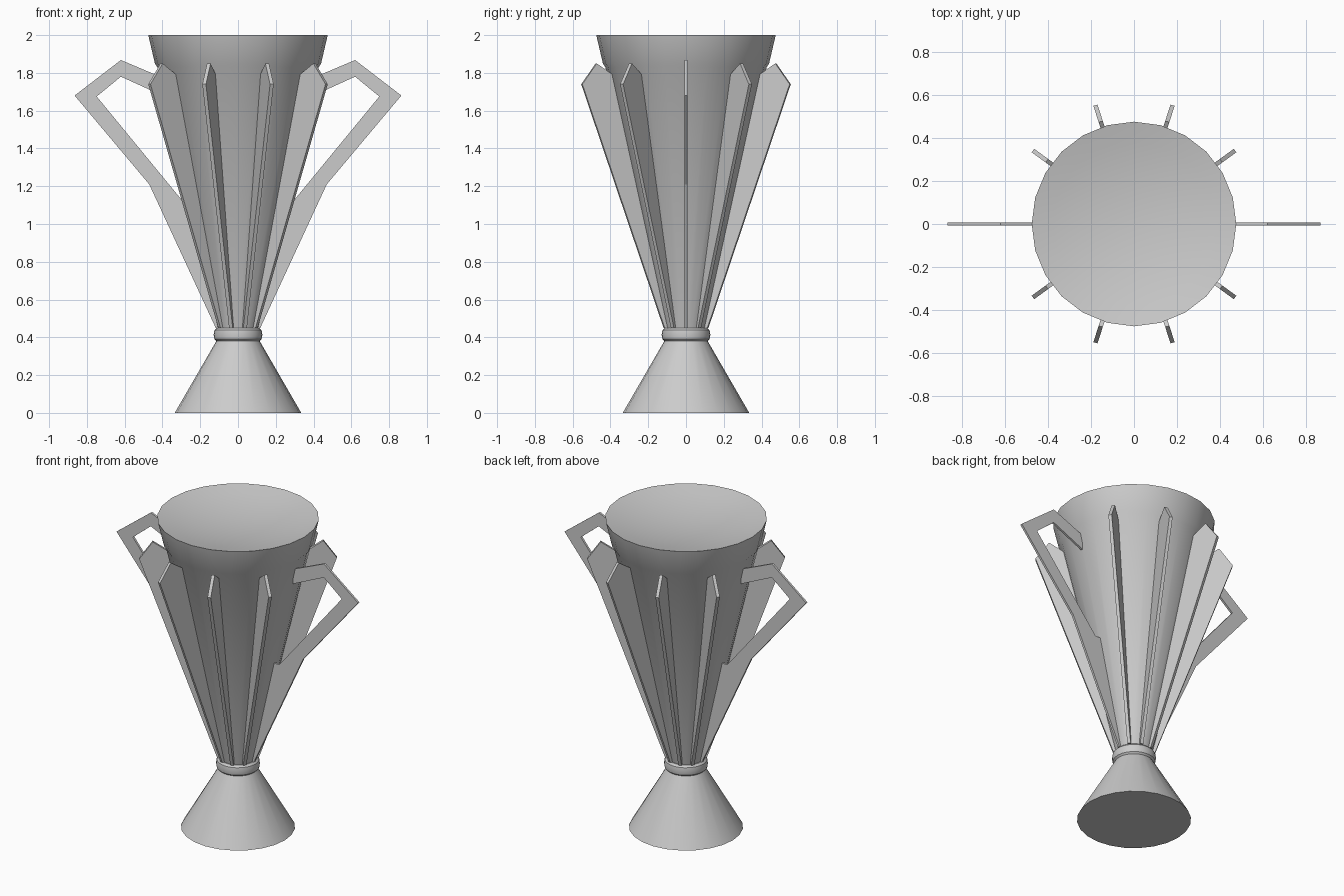
import bpy, bmesh, math
from mathutils import Matrix

if "Cube" in bpy.data.objects:
    bpy.data.objects.remove(bpy.data.objects["Cube"])

SIDES = 24
grey = bpy.data.materials.new("metal grey")
grey.diffuse_color = (0.6, 0.6, 0.6, 1)
grey.use_nodes = True
grey.node_tree.nodes["Principled BSDF"].inputs["Base Color"].default_value = grey.diffuse_color


def finish(name, bm, smooth):
    bmesh.ops.recalc_face_normals(bm, faces=bm.faces[:])
    me = bpy.data.meshes.new(name)
    bm.to_mesh(me)
    bm.free()
    me.materials.append(grey)
    ob = bpy.data.objects.new(name, me)
    bpy.context.collection.objects.link(ob)
    if smooth:
        bpy.ops.object.select_all(action='DESELECT')
        ob.select_set(True)
        bpy.context.view_layer.objects.active = ob
        bpy.ops.object.shade_smooth_by_angle(angle=math.radians(30))
    return ob


def lathe(name, profile):
    """Revolve (radius, height) points around z."""
    bm = bmesh.new()
    vs = [bm.verts.new((r, 0, z)) for r, z in profile]
    edges = [bm.edges.new(pair) for pair in zip(vs, vs[1:])]
    bmesh.ops.spin(bm, geom=vs + edges, cent=(0, 0, 0), axis=(0, 0, 1),
                   angle=2 * math.pi, steps=SIDES)
    bmesh.ops.remove_doubles(bm, verts=bm.verts[:], dist=0.0005)
    return finish(name, bm, True)


def plate(name, outline, thickness, angle):
    """Upright plate from a (radius, height) outline, turned around z."""
    bm = bmesh.new()
    face = bm.faces.new([bm.verts.new((r, -thickness / 2, z)) for r, z in outline])
    new = bmesh.ops.extrude_face_region(bm, geom=[face])["geom"]
    bmesh.ops.translate(bm, vec=(0, thickness, 0),
                        verts=[v for v in new if isinstance(v, bmesh.types.BMVert)])
    bmesh.ops.rotate(bm, cent=(0, 0, 0), verts=bm.verts[:],
                     matrix=Matrix.Rotation(angle, 3, 'Z'))
    return finish(name, bm, False)


# Flared foot and rounded collar
lathe("foot", [(0, 0), (0.335, 0), (0.115, 0.38), (0, 0.38)])
lathe("collar", [(0, 0.378), (0.113, 0.378), (0.125, 0.39), (0.129, 0.414),
                 (0.125, 0.438), (0.113, 0.45), (0, 0.45)])

# Tapered cup with a slightly raised rim band and a shallow dished top
dish = [(0.475 * k / 5, 2 - 0.06 * (1 - (k / 5) ** 2)) for k in range(4, -1, -1)]
lathe("cup", [(0, 0.44), (0.105, 0.44), (0.427, 1.83), (0.44, 1.85),
              (0.475, 2.0)] + dish)

# Pointed fins around the cup, with handles on the two side positions
fin = [(0.08, 0.45), (0.122, 0.45), (0.58, 1.74), (0.50, 1.85), (0.41, 1.79)]
handle = [(0.08, 0.45), (0.118, 0.45), (0.47, 1.21), (0.865, 1.68), (0.62, 1.868),
          (0.40, 1.775), (0.40, 1.68), (0.62, 1.78), (0.748, 1.675),
          (0.30, 1.13), (0.25, 1.13)]
for i in range(10):
    turn = i * math.pi / 5
    if i % 5 == 0:
        plate("handle", handle, 0.014, turn)
    else:
        plate("fin", fin, 0.02, turn)
